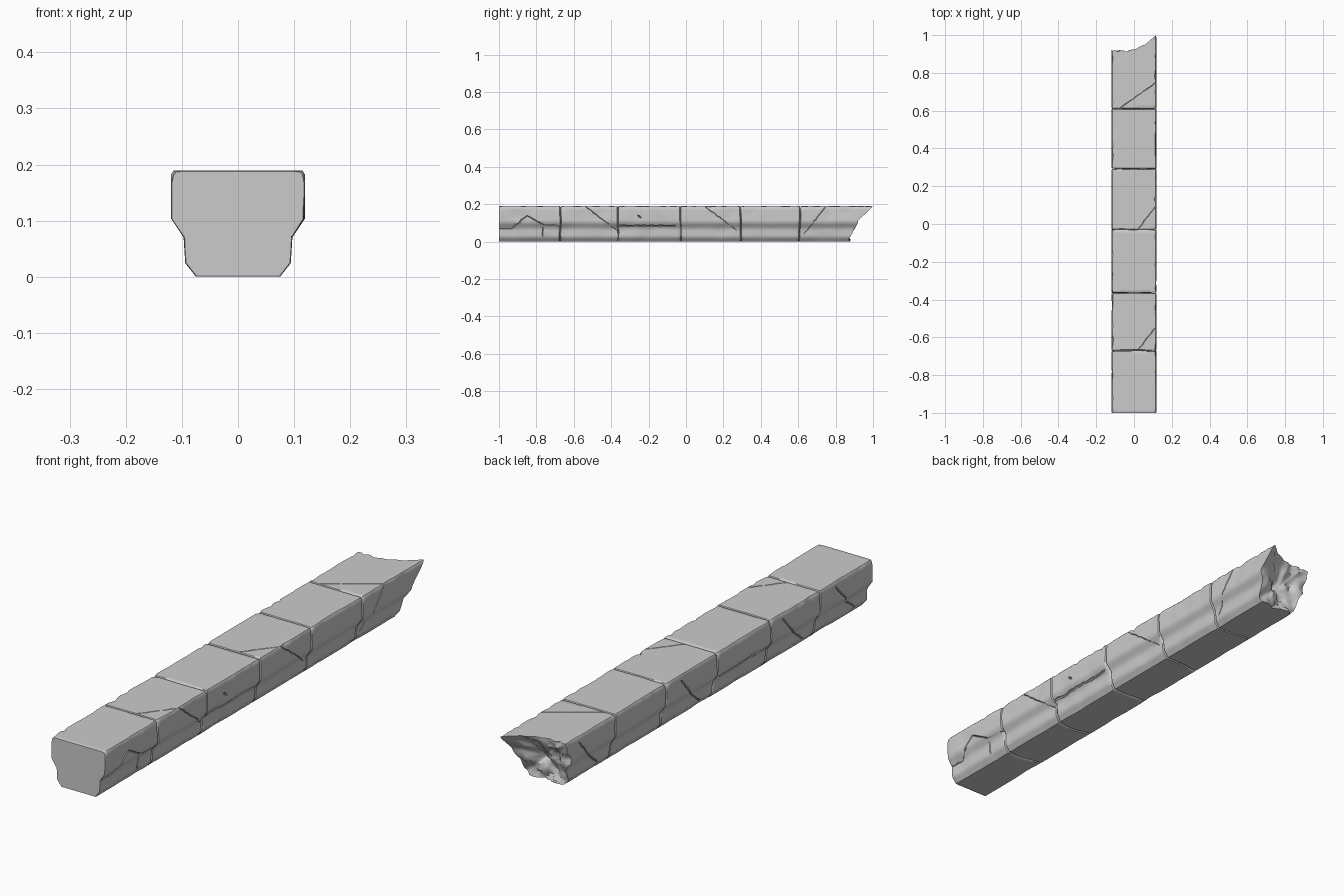
import bpy, bmesh, math, random
from mathutils import Vector, noise

random.seed(4)
if "Cube" in bpy.data.objects:
    bpy.data.objects.remove(bpy.data.objects["Cube"], do_unlink=True)

stone = bpy.data.materials.new("grey stone")
stone.use_nodes = True
shade = 0.6
grey = (shade, shade, shade, 1)
stone.diffuse_color = grey
stone.node_tree.nodes["Principled BSDF"].inputs["Base Color"].default_value = grey

# Half of the beam section, bottom to top: chamfer, cove, wide upper part
height, half_width, foot_width, cove_low, cove_high = 0.189, 0.119, 0.097, 0.07, 0.103
corners = [(0, 0), (0.075, 0), (0.094, 0.024), (foot_width, cove_low),
           (half_width, cove_high), (half_width, 0.183), (0.115, height), (0, height)]
joint_places = [-1, -0.67, -0.365, -0.03, 0.292, 0.61]
block_names = ["front_block", "second_block", "third_block",
               "fourth_block", "fifth_block", "broken_end_block"]
last_block = len(block_names) - 1
middle = Vector((0, height / 2))


def resample(points, step):
    """Divide a polyline into short even pieces."""
    result = []
    for start, end in zip(points, points[1:]):
        start, end = Vector(start), Vector(end)
        pieces = max(1, math.ceil((end - start).length / step))
        result += [start.lerp(end, i / pieces) for i in range(pieces)]
    return result + [Vector(points[-1])]


half_section = resample(corners, 0.015)
mirrored = [Vector((-p.x, p.y)) for p in reversed(half_section[1:-1])]
section = half_section + mirrored


def wobble(x, y, z, scale, seed):
    """Smooth noise between about minus one and one."""
    return noise.noise(Vector((x, y, z)) * scale + Vector((seed, seed, seed)))


def broken_face(x, z):
    """Ragged end: longest at the upper left corner, hollow in the middle."""
    level = z / height
    corner = max(0, x / half_width + 0.4) / 1.4
    rough = wobble(x, 0, z, 22, 0.7) * 0.018 + wobble(x, 0, z, 60, 0.3) * 0.009
    hollow = max(0, 1 - (Vector((x, z)) - middle).length / 0.09)
    reach = 0.87 + 0.05 * level + 0.08 * (corner * level) ** 2
    return min(1, reach + rough * (1.2 - corner * level) - 0.035 * hollow)


def joint(index, x, z):
    """Position along the beam of a joint or end face."""
    if index == 0:
        return joint_places[0]
    if index > last_block:
        return broken_face(x, z)
    wave = wobble(x, 0, z, 10, index * 7.3) * 0.016
    return joint_places[index] + wave * (1 - 0.85 * z / height)


def worn(x, y, z):
    """Erode a surface point: wavy sides and chipped top edges."""
    sign = math.copysign(1, x)
    amount = min(1, abs(x) / cove_low)
    dent = max(0, wobble(sign, y, z, 14, 0.5)) * 0.006
    at_edge = z > 0.18 and abs(x) > 0.11
    chip = max(0, wobble(sign, y, 0, 32, 0.2) - 0.1) * 0.012 * at_edge
    return Vector((x - sign * amount * (dent + chip), y, z - chip / 2))


def finish(bm, name):
    """Turn the lofted mesh into an object."""
    bmesh.ops.recalc_face_normals(bm, faces=bm.faces)
    mesh = bpy.data.meshes.new(name)
    bm.to_mesh(mesh)
    bm.free()
    obj = bpy.data.objects.new(name, mesh)
    bpy.context.collection.objects.link(obj)
    mesh.materials.append(stone)
    return obj


def loft(rings, name):
    """Skin a row of rings of points and close both ends."""
    bm = bmesh.new()
    rings = [[bm.verts.new(point) for point in ring] for ring in rings]
    for a, b in zip(rings, rings[1:]):
        for j in range(len(a)):
            bm.faces.new((a[j - 1], a[j], b[j], b[j - 1]))
    bm.faces.new(rings[0])
    bm.faces.new(rings[-1])
    return finish(bm, name)


def block(index, name):
    """One stone between two joints, with worn rims and shaped ends."""
    gap = 0.001

    def ring(along, scale):
        points = []
        for corner in section:
            p = middle + (corner - middle) * scale
            start, end = joint(index, *p), joint(index + 1, *p)
            start += gap * (index > 0)
            end -= gap * (index < last_block)
            points.append(worn(p.x, start + (end - start) * along, p.y))
        return points

    sharp, rim, steps = 0.985, 0.965, 18
    front = [0.3, 0.8, rim if index else sharp]
    if index == last_block:
        back = [1 - i / 8 for i in range(8)]
    else:
        back = [rim, 0.8, 0.3]
    body = [0.01] + [i / steps for i in range(1, steps)] + [0.99]
    return loft([ring(0, s) for s in front] + [ring(t, 1) for t in body]
                + [ring(1, s) for s in back], name)


def side_path(sign, *points):
    """Crack over one side, given by distance along the beam and height."""
    path = []
    for y, z in resample(points, 0.015):
        nearest = min(half_section[2:-2], key=lambda p: abs(p.y - z))
        path.append(worn(sign * nearest.x, y, z))
    return path


def carve(obj, path, radius, normal):
    """Cut a wandering, tapered groove along a path."""
    rings = []
    for j, p in enumerate(path):
        tip = j in (0, len(path) - 1)
        along = path[min(j + 1, len(path) - 1)] - path[max(j - 1, 0)]
        across = along.cross(normal).normalized()
        size = radius * random.uniform(0.7, 1.2) * (0.4 if tip else 1)
        centre = p + across * random.uniform(-0.002, 0.002)
        rings.append([centre + across * size, centre + normal * size * 2,
                      centre - across * size, centre - normal * size * 2])
    cutter = loft(rings, "crack_cutter")
    cutter.hide_render = True
    mod = obj.modifiers.new("crack", "BOOLEAN")
    mod.object = cutter
    mod.operation = "DIFFERENCE"
    mod.solver = "MANIFOLD"
    # Keep the cut only where the stone stays whole
    whole = obj.evaluated_get(bpy.context.evaluated_depsgraph_get())
    if len(whole.data.vertices) >= len(obj.data.vertices):
        bpy.context.view_layer.objects.active = obj
        bpy.ops.object.modifier_apply(modifier=mod.name)
    else:
        obj.modifiers.remove(mod)
    bpy.data.objects.remove(cutter, do_unlink=True)


blocks = [block(i, name) for i, name in enumerate(block_names)]
thin, medium, wide = 0.002, 0.003, 0.005
upward, sideways = Vector((0, 0, 1)), Vector((1, 0, 0))


def carve_diagonal(index, inner, run, fall, low):
    """Crack slanting over the top, then down the left side."""
    start = joint_places[index]
    edge = start + run
    over = resample([(inner, start, height), (half_width, edge, height)], 0.015)
    carve(blocks[index], over, thin, upward)
    down = side_path(1, (edge, height), (edge + fall, low))
    carve(blocks[index], down, thin, sideways)


def carve_side(index, sign, radius, *points):
    """Crack on one side of a stone."""
    carve(blocks[index], side_path(sign, *points), radius, sideways)


# Matching slanted cracks on two stones, and a steeper one near the broken end
for index in (1, 3):
    carve_diagonal(index, 0.02, 0.13, 0.17, 0.06)
carve_diagonal(last_block, -0.08, 0.14, -0.12, 0.04)

# Long slots under the cove on both sides of the third stone
for sign in (-1, 1):
    carve_side(2, sign, wide, (-0.36, 0.085), (-0.05, 0.085))
carve_side(2, 1, wide, (-0.26, 0.14), (-0.24, 0.125))

# Arched crack with a branch on the front stone
carve_side(0, 1, medium, (-1, 0.07), (-0.93, 0.07), (-0.85, 0.14), (-0.76, 0.09), (-0.67, 0.085))
carve_side(0, 1, medium, (-0.765, 0.08), (-0.765, 0.02))

# Rising cracks on the right side
for index in (0, 1, 3, last_block):
    start = joint_places[index] + 0.07
    bend = random.uniform(0.08, 0.12)
    carve_side(index, -1, medium, (start, 0.02), (start + bend, bend), (start + 0.16, 0.17))

# Smooth shading with sharp edges kept
bpy.ops.object.select_all(action="DESELECT")
for obj in blocks:
    obj.select_set(True)
bpy.context.view_layer.objects.active = blocks[0]
bpy.ops.object.shade_smooth_by_angle(angle=math.radians(45))
